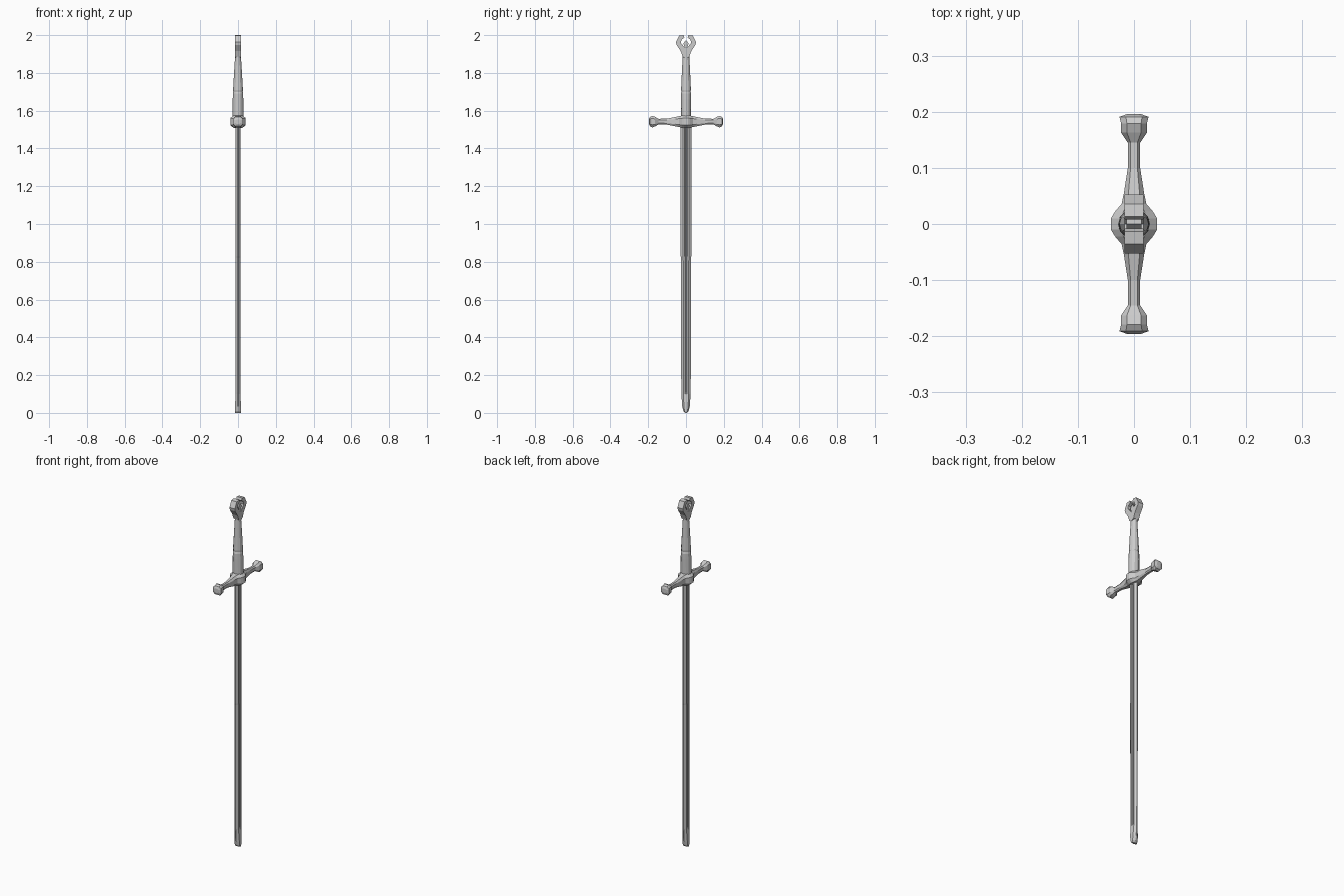
import bpy, bmesh, math

if "Cube" in bpy.data.objects:
    bpy.data.objects.remove(bpy.data.objects["Cube"])


def loft(name, rings):
    """Skin a list of equal-length closed rings and cap both ends."""
    bm = bmesh.new()
    rows = [[bm.verts.new(p) for p in ring] for ring in rings]
    n = len(rows[0])
    for a, b in zip(rows, rows[1:]):
        for i in range(n):
            bm.faces.new((a[i], a[(i + 1) % n], b[(i + 1) % n], b[i]))
    bm.faces.new(rows[0])
    bm.faces.new(rows[-1])
    bmesh.ops.recalc_face_normals(bm, faces=bm.faces[:])
    mesh = bpy.data.meshes.new(name)
    bm.to_mesh(mesh)
    bm.free()
    obj = bpy.data.objects.new(name, mesh)
    bpy.context.collection.objects.link(obj)
    return obj


def slab(name, half, thickness):
    """Plate across x from the +y half of a (y, z) outline, mirrored to -y."""
    full = half + [(-y, z) for y, z in reversed(half) if y > 0]
    return loft(name, [[(x, y, z) for y, z in full]
                       for x in (-thickness, thickness)])


# Blade: bevelled edges with a shallow fuller that runs out before the tip
def blade_ring(z, w, t, groove):
    q = [(0.003, w), (t, w * 0.55), (t, w * 0.24), (t - groove, w * 0.12)]
    right = q + [(x, -y) for x, y in reversed(q)]
    left = [(-x, -y) for x, y in right]
    return [(x, y, z) for x, y in right + left]


blade_stations = [(0.0, 0.006, 0.015, 0), (0.01, 0.014, 0.016, 0),
                  (0.035, 0.020, 0.016, 0), (0.1, 0.0245, 0.0125, 0),
                  (0.11, 0.025, 0.0125, 0.006), (0.82, 0.0265, 0.0125, 0.006),
                  (0.83, 0.028, 0.0125, 0.006), (1.53, 0.028, 0.0125, 0.006)]
loft("blade", [blade_ring(*s) for s in blade_stations])


# Crossguard: chamfered sections along y, swelling at the middle and ends
def guard_ring(y, hx, hz):
    c = 0.55
    pts = [(1, c), (c, 1), (-c, 1), (-1, c), (-1, -c), (-c, -1), (c, -1), (1, -c)]
    return [(hx * a, y, 1.542 + hz * b) for a, b in pts]


arm = [(0.010, 0.041, 0.034), (0.022, 0.034, 0.032), (0.036, 0.022, 0.029),
       (0.055, 0.018, 0.025), (0.10, 0.011, 0.016), (0.145, 0.011, 0.015),
       (0.163, 0.023, 0.025), (0.179, 0.023, 0.031), (0.191, 0.026, 0.024),
       (0.196, 0.012, 0.012)]
stations = [(-y, a, b) for y, a, b in reversed(arm)] + arm
loft("crossguard", [guard_ring(*s) for s in stations])


# Grip: twelve-sided taper with a narrow step at the waist
def grip_ring(z, hx, hy, n=12):
    return [(hx * math.cos(2 * math.pi * i / n),
             hy * math.sin(2 * math.pi * i / n), z) for i in range(n)]


grip_stations = [(1.56, 0.029, 0.025), (1.66, 0.028, 0.027),
                 (1.69, 0.027, 0.027), (1.70, 0.025, 0.024),
                 (1.71, 0.026, 0.026), (1.80, 0.021, 0.022),
                 (1.88, 0.016, 0.018), (1.915, 0.015, 0.018)]
loft("grip", [grip_ring(*s) for s in grip_stations])

# Pommel: two horns curling up around an open centre
slab("pommel_horns", [(0, 1.875), (0.017, 1.885), (0.028, 1.915), (0.050, 1.948),
                      (0.053, 1.963), (0.036, 1.997), (0.013, 2.0),
                      (0.008, 1.987), (0.024, 1.975), (0.027, 1.958),
                      (0, 1.926)], 0.017)

# Pommel stud: small diamond seated between the horns
slab("pommel_stud", [(0, 1.920), (0.014, 1.955), (0, 1.974)], 0.013)
